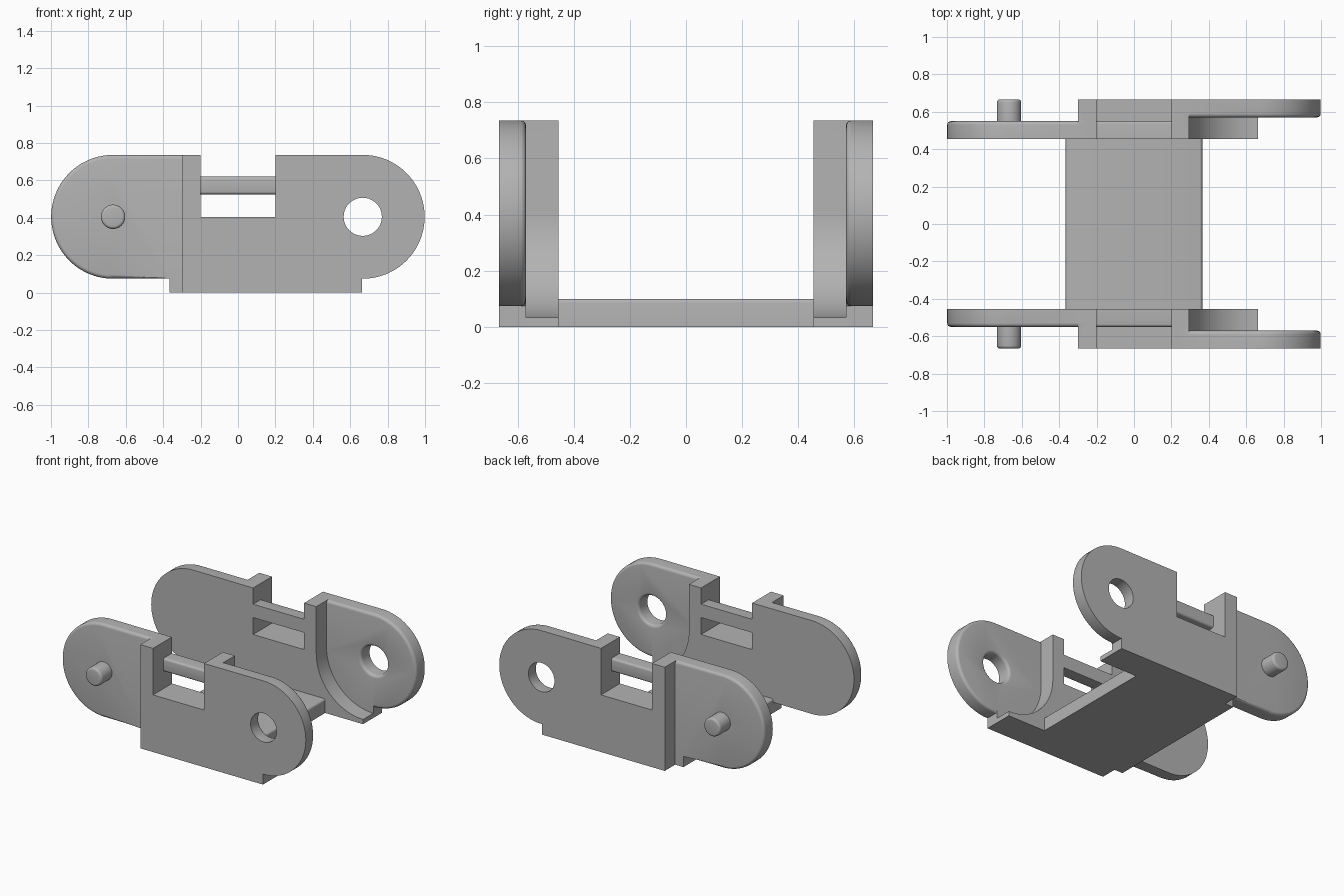
import bpy, bmesh, math

if "Cube" in bpy.data.objects:
    bpy.data.objects.remove(bpy.data.objects["Cube"])

grey = bpy.data.materials.new("plain grey")
grey.diffuse_color = (0.45, 0.45, 0.45, 1)
grey.use_nodes = True
grey.node_tree.nodes["Principled BSDF"].inputs["Base Color"].default_value = grey.diffuse_color

ZC, R = 0.405, 0.33          # height and radius of the rounded ends
Y_IN, Y_PIN, Y_POCKET, Y_OUT = 0.455, 0.55, 0.57, 0.666
PIN_X, HOLE_X = -0.668, 0.667


def finish(name, bm):
    bmesh.ops.recalc_face_normals(bm, faces=bm.faces)
    me = bpy.data.meshes.new(name)
    bm.to_mesh(me)
    bm.free()
    me.materials.append(grey)
    ob = bpy.data.objects.new(name, me)
    bpy.context.collection.objects.link(ob)
    return ob


def arc(cx, r, a0, a1, n):
    """Points on a circle in the XZ plane, angles in degrees."""
    return [(cx + r * math.cos(math.radians(a0 + (a1 - a0) * i / n)),
             ZC + r * math.sin(math.radians(a0 + (a1 - a0) * i / n))) for i in range(n + 1)]


def slab(name, outline, y0, y1, rule=None, fillet=0.02):
    """Extrude an XZ outline along y; round the edges picked by the rule."""
    bm = bmesh.new()
    face = bm.faces.new([bm.verts.new((x, y0, z)) for x, z in outline])
    new = bmesh.ops.extrude_face_region(bm, geom=[face], use_keep_orig=True)["geom"]
    bmesh.ops.translate(bm, vec=(0, y1 - y0, 0),
                        verts=[v for v in new if isinstance(v, bmesh.types.BMVert)])
    bmesh.ops.recalc_face_normals(bm, faces=bm.faces)
    if rule:
        edges = [e for e in bm.edges if rule(*[v.co for v in e.verts])]
        bmesh.ops.bevel(bm, geom=edges, offset=fillet, segments=4, profile=0.5, affect='EDGES')
    return finish(name, bm)


def turned(name, cx, profile, n=48):
    """Closed round part about a y axis, from (radius, y) pairs."""
    bm = bmesh.new()
    rings = [[bm.verts.new((x, y, z)) for x, z in arc(cx, r, 0, 360 - 360 / n, n - 1)]
             for r, y in profile]
    for a, b in zip(rings, rings[1:]):
        for i in range(n):
            bm.faces.new((a[i], a[(i + 1) % n], b[(i + 1) % n], b[i]))
    bm.faces.new(rings[0])
    bm.faces.new(rings[-1])
    return finish(name, bm)


def combine(target, other, op):
    mod = target.modifiers.new(op, 'BOOLEAN')
    mod.operation, mod.object, mod.solver = op, other, 'EXACT'
    bpy.context.view_layer.objects.active = target
    bpy.ops.object.modifier_apply(modifier=mod.name)
    bpy.data.objects.remove(other)


def on_y(y):
    return lambda a, b: abs(a.y - y) < 1e-4 and abs(b.y - y) < 1e-4


# middle block with the top notch and the curved pocket wall
wall = slab("side_wall",
            [(-0.3, 0), (0.662, 0)] + arc(HOLE_X, 0.372, 269.2, 180, 24)
            + [(0.295, ZC + R), (0.2, ZC + R), (0.2, ZC), (-0.2, ZC), (-0.2, ZC + R), (-0.3, ZC + R)],
            Y_IN, Y_OUT)

# outer plate with the rounded end, softened on its inner rim
at_pocket = on_y(Y_POCKET)
plate = slab("hole_plate",
             [(0.25, 0), (0.662, 0), (0.662, ZC - R)] + arc(HOLE_X, R + 0.001, -90, 90, 40)
             + [(0.25, ZC + R)],
             Y_POCKET, Y_OUT,
             lambda a, b: at_pocket(a, b) and min(a.z, b.z) > 0.05 and max(a.x, b.x) > 0.665)

# inner plate with the rounded end, softened on its outer rim
at_pin = on_y(Y_PIN)
pin_plate = slab("pin_plate",
                 [(-0.25, 0), (-0.25, ZC + R)] + arc(PIN_X, R + 0.001, 90, 270, 40)
                 + [(-0.365, ZC - R), (-0.365, 0)],
                 Y_IN, Y_PIN,
                 lambda a, b: at_pin(a, b) and min(a.z, b.z) > 0.05 and min(a.x, b.x) < -0.37)

# bar across the notch
bar = slab("notch_bar", [(-0.23, 0.525), (0.23, 0.525), (0.23, 0.62), (-0.23, 0.62)],
           Y_IN, Y_PIN, lambda a, b: at_pin(a, b) and abs(a.z - b.z) < 1e-4, 0.015)

# pin with a rounded tip
f = 0.016
tip = [(0.065 - f + f * math.cos(t * math.pi / 8), Y_OUT - f + f * math.sin(t * math.pi / 8))
       for t in range(5)]
pin = turned("pin", PIN_X, [(0.065, Y_PIN - 0.04)] + tip)

# hole with a flared inner mouth
f = 0.02
mouth = [(0.102 + f - f * math.sin(t * math.pi / 8), Y_POCKET + f - f * math.cos(t * math.pi / 8))
         for t in range(5)]
hole = turned("hole_cutter", HOLE_X, [(0.122, Y_POCKET - 0.05)] + mouth + [(0.102, Y_OUT + 0.05)])

combine(plate, hole, 'DIFFERENCE')
for part in (plate, pin_plate, bar, pin):
    combine(wall, part, 'UNION')

# matching wall on the other side
mirror = wall.modifiers.new("mirror", 'MIRROR')
mirror.use_axis = (False, True, False)
mirror.use_mirror_merge = False

# floor joining the two walls, with softened top edges
floor = slab("floor", [(-0.365, 0), (0.365, 0), (0.365, 0.1), (-0.365, 0.1)],
             -Y_IN - 0.002, Y_IN + 0.002,
             lambda a, b: min(a.z, b.z) > 0.05 and abs(a.x - b.x) < 1e-4, 0.015)

for ob in (wall, floor):
    bpy.ops.object.select_all(action='DESELECT')
    ob.select_set(True)
    bpy.context.view_layer.objects.active = ob
    bpy.ops.object.shade_smooth_by_angle(angle=math.radians(30))
